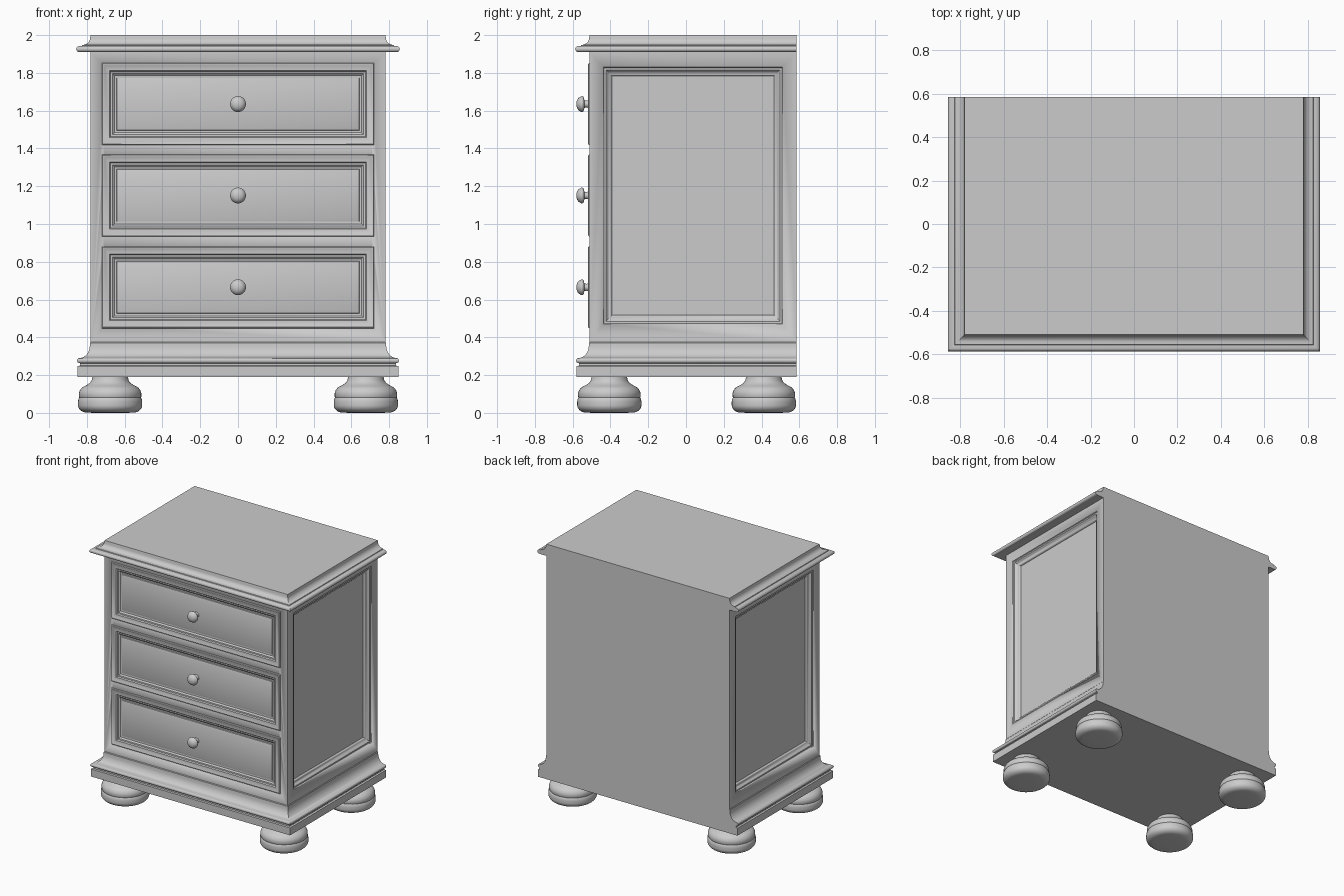
import bpy, bmesh, math
from mathutils import Vector

if "Cube" in bpy.data.objects:
    bpy.data.objects.remove(bpy.data.objects["Cube"])

HX, FRONT, BACK = 0.78, -0.51, 0.586


def finish(name, bm, angle=35):
    me = bpy.data.meshes.new(name)
    bm.to_mesh(me)
    bm.free()
    ob = bpy.data.objects.new(name, me)
    bpy.context.collection.objects.link(ob)
    bpy.ops.object.select_all(action='DESELECT')
    ob.select_set(True)
    bpy.context.view_layer.objects.active = ob
    bpy.ops.object.shade_smooth_by_angle(angle=math.radians(angle))
    return ob


def loft(name, rings, cap_start=True, out=None):
    """Skin a stack of closed rings; 'out' orients an open panel."""
    bm = bmesh.new()
    vs = [[bm.verts.new(p) for p in r] for r in rings]
    n = len(rings[0])
    for a, b in zip(vs, vs[1:]):
        for i in range(n):
            j = (i + 1) % n
            bm.faces.new((a[i], a[j], b[j], b[i]))
    cap = bm.faces.new(vs[-1])
    if cap_start:
        bm.faces.new(vs[0])
    bmesh.ops.recalc_face_normals(bm, faces=bm.faces)
    cap.normal_update()
    if out and cap.normal.dot(Vector(out)) < 0:
        bmesh.ops.reverse_faces(bm, faces=bm.faces)
    return finish(name, bm)


def moulding(name, profile):
    """Profile of (overhang, z) run round front and sides, flush at the back."""
    return loft(name, [[(-HX - o, FRONT - o, z), (HX + o, FRONT - o, z),
                        (HX + o, BACK, z), (-HX - o, BACK, z)] for o, z in profile])


def panel(name, rect, profile, place, out):
    """Concentric rectangles of (inset, height) on a face given by place()."""
    u0, u1, v0, v1 = rect
    rings = [[place(u, v, w) for u, v in ((u0 + i, v0 + i), (u1 - i, v0 + i),
                                          (u1 - i, v1 - i), (u0 + i, v1 - i))]
             for i, w in profile]
    return loft(name, rings, False, out)


def lathe(name, profile, place, segs=48):
    rings = [[place(r * math.cos(2 * math.pi * k / segs),
                    r * math.sin(2 * math.pi * k / segs), h) for k in range(segs)]
             for r, h in profile]
    return loft(name, rings)


def arc(cx, cz, rx, rz, a0, a1, n=8):
    return [(cx + rx * math.cos(math.radians(a0 + (a1 - a0) * k / n)),
             cz + rz * math.sin(math.radians(a0 + (a1 - a0) * k / n)))
            for k in range(n + 1)]


def add_box(bm, lo, hi):
    c = bmesh.ops.create_cube(bm, size=1)['verts']
    for v in c:
        v.co = Vector([lo[i] if v.co[i] < 0 else hi[i] for i in range(3)])


# Layout of drawers and side panels
drawers = [(-0.72, 0.72, z, z + 0.434) for z in (0.448, 0.934, 1.418)]
side_rect = (-0.438, 0.512, 0.47, 1.83)

# Carcass with pockets for drawers and side panels
bm = bmesh.new()
add_box(bm, (-HX, FRONT, 0.375), (HX, BACK, 1.91))
body = finish("carcass", bm)
bm = bmesh.new()
for u0, u1, v0, v1 in drawers:
    add_box(bm, (u0 + .01, FRONT - .1, v0 + .01), (u1 - .01, FRONT + .03, v1 - .01))
u0, u1, v0, v1 = side_rect
for s in (-1, 1):
    xs = sorted((s * (HX - .045), s * (HX + .1)))
    add_box(bm, (xs[0], u0, v0), (xs[1], u1, v1))
cutter = finish("pocket_cutter", bm)
cutter.hide_render = True
mod = body.modifiers.new("pockets", 'BOOLEAN')
mod.object, mod.operation, mod.solver = cutter, 'DIFFERENCE', 'EXACT'
bpy.ops.object.select_all(action='DESELECT')
body.select_set(True)
bpy.context.view_layer.objects.active = body
bpy.ops.object.modifier_apply(modifier=mod.name)
bpy.data.objects.remove(cutter)

# Top cornice: cove above a rounded lip
moulding("top_cornice", [(0, 2.0), (0.003, 1.985)]
         + arc(0.045, 1.985, 0.042, 0.037, 180, 270)[1:]
         + [(0.047, 1.943), (0.058, 1.942)]
         + arc(0.058, 1.926, 0.019, 0.016, 90, -90)[1:] + [(0.045, 1.91)])

# Base moulding: large cove, bead and square plinth
moulding("base_moulding", [(0, 0.375), (0.004, 0.37)]
         + arc(0.06, 0.36, 0.056, 0.07, 180, 270)[1:]
         + arc(0.06, 0.277, 0.012, 0.013, 90, -90)
         + [(0.056, 0.262), (0.056, 0.25), (0.069, 0.247), (0.069, 0.19)])

# Drawer fronts with raised fields, and knobs
front_profile = [(0, -.005), (0, .002), (.002, .006), (.006, .008), (.010, .007),
                 (.014, .004), (.040, .003), (.046, -.005), (.056, -.006),
                 (.066, -.015), (.078, -.016), (.080, -.010), (.100, -.002)]
knob_profile = ([(0.024, -.02), (0.022, .005), (0.018, .015), (0.020, .028), (0.030, .030)]
                + arc(0.030, 0.041, 0.012, 0.011, -60, 40, 5)
                + [(0.034, .058), (0.025, .065), (0.013, .069), (0.004, .070)])
for i, rect in enumerate(drawers):
    panel(f"drawer_front_{i + 1}", rect, front_profile,
          lambda u, v, w: (u, FRONT - w, v), (0, -1, 0))
    zc = (rect[2] + rect[3]) / 2
    lathe(f"drawer_knob_{i + 1}", knob_profile,
          lambda a, b, h, zc=zc: (a, FRONT - h, zc + b), 32)

# Recessed side panels with stepped moulding
side_profile = [(0, 0), (.004, -.006), (.014, -.006), (.018, -.010), (.024, -.018),
                (.032, -.024), (.040, -.026), (.044, -.030), (.047, -.040)]
for s, side in ((-1, "left"), (1, "right")):
    panel(f"{side}_side_panel", side_rect, side_profile,
          lambda u, v, w, s=s: (s * (HX + w), u, v), (s, 0, 0))

# Turned bun feet
foot_profile = ([(0.05, 0.003), (0.12, 0.004)]
                + arc(0.12, 0.044, 0.05, 0.040, -70, 0, 7)
                + [(0.170, 0.062), (0.168, 0.076), (0.163, 0.084), (0.165, 0.088)]
                + arc(0.118, 0.095, 0.048, 0.050, 10, 70, 6)
                + [(0.120, 0.150), (0.106, 0.160), (0.098, 0.172), (0.094, 0.19)])
for fx, nx in ((-0.677, "left"), (0.677, "right")):
    for fy, ny in ((-0.406, "front"), (0.412, "back")):
        lathe(f"{ny}_{nx}_foot", [(r, h - 0.003 if h < 0.1 else h) for r, h in foot_profile],
              lambda a, b, h, fx=fx, fy=fy: (fx + a, fy + b, h))
